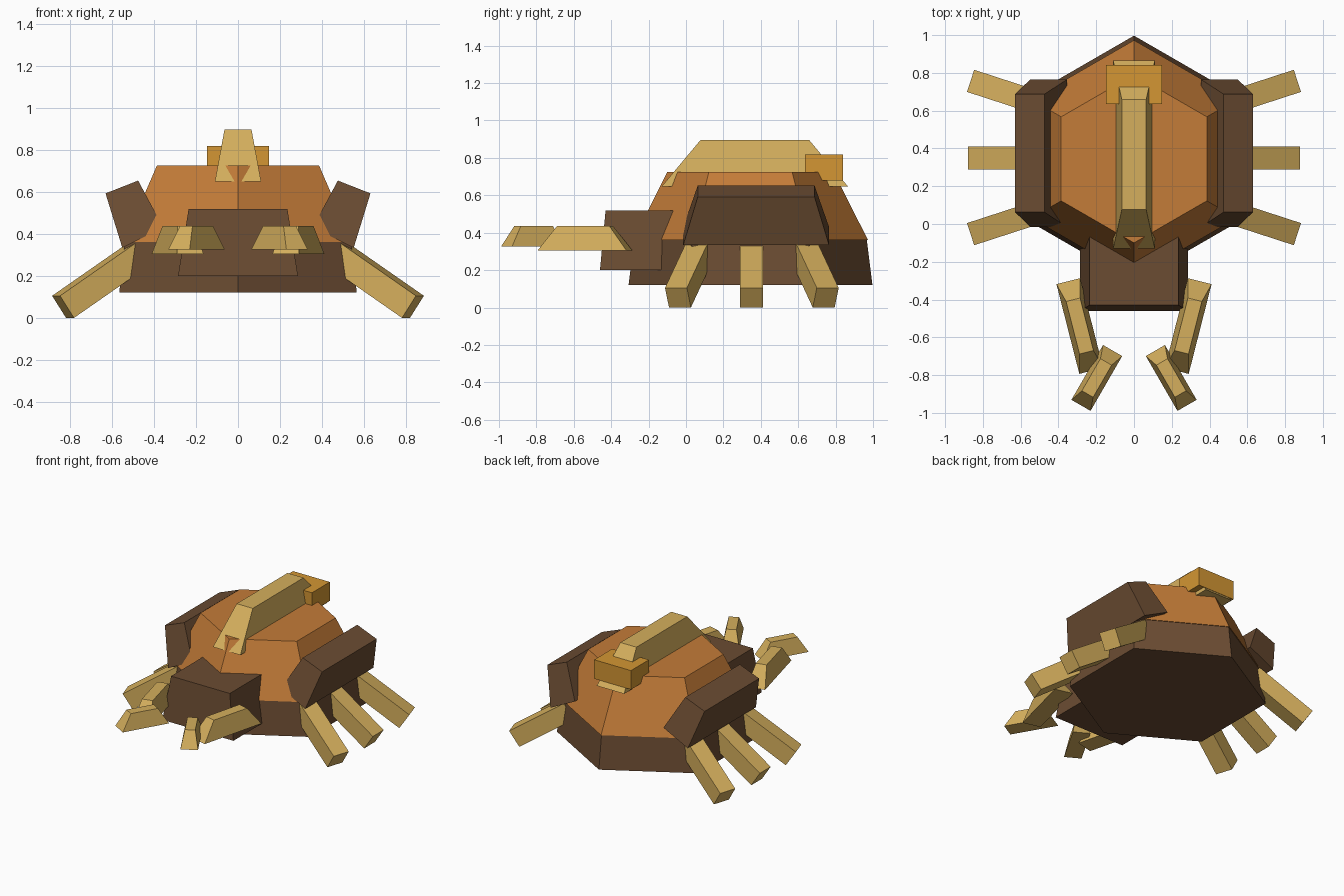
import bpy, bmesh, math
from mathutils import Matrix, Vector

if "Cube" in bpy.data.objects:
    bpy.data.objects.remove(bpy.data.objects["Cube"])


def material(name, rgb):
    col = [(c / 255 / 12.92) if c < 11 else ((c / 255 + 0.055) / 1.055) ** 2.4 for c in rgb] + [1]
    m = bpy.data.materials.new(name)
    m.use_nodes = True
    m.diffuse_color = col
    m.node_tree.nodes["Principled BSDF"].inputs["Base Color"].default_value = col
    return m


BROWN = material("dark brown", (107, 76, 50))
ORANGE = material("burnt orange", (196, 124, 56))
TAN = material("pale tan", (213, 175, 93))
GOLD = material("gold", (211, 150, 51))


def loft(name, lower, upper, mat, matrix=Matrix()):
    """Flat-faced solid between two rings of points."""
    bm = bmesh.new()
    a = [bm.verts.new(matrix @ Vector(p)) for p in lower]
    b = [bm.verts.new(matrix @ Vector(p)) for p in upper]
    n = len(a)
    bm.faces.new(a[::-1])
    bm.faces.new(b)
    for i in range(n):
        j = (i + 1) % n
        bm.faces.new((a[i], a[j], b[j], b[i]))
    bmesh.ops.recalc_face_normals(bm, faces=bm.faces)
    mesh = bpy.data.meshes.new(name)
    bm.to_mesh(mesh)
    bm.free()
    mesh.materials.append(mat)
    obj = bpy.data.objects.new(name, mesh)
    bpy.context.collection.objects.link(obj)
    return obj


def hexagon(r, z):
    angles = [math.radians(30 + 60 * i) for i in range(6)]
    return [(r * math.cos(t), r * math.sin(t), z) for t in angles]


def rect(w, l, z, y=0):
    return [(-w / 2, y - l / 2, z), (w / 2, y - l / 2, z),
            (w / 2, y + l / 2, z), (-w / 2, y + l / 2, z)]


def block(name, w, l, h, taper, mat, matrix):
    """Tapered block standing on its local origin."""
    return loft(name, rect(w, l, 0), rect(w * taper, l * taper, h), mat, matrix)


# Body and shell
centre = Matrix.Translation((0, 0.345, 0))
loft("lower_body", hexagon(0.652, 0.12), hexagon(0.622, 0.36), BROWN, centre)
loft("shell_dome", hexagon(0.628, 0.36), hexagon(0.445, 0.725), ORANGE, centre)

# Head
loft("head", rect(0.57, 0.46, 0.2, -0.23), rect(0.47, 0.43, 0.518, -0.215), BROWN)

# Ridge along the back and the block at its rear
block("back_ridge", 0.22, 0.995, 0.247, 0.585, TAN, Matrix.Translation((0, 0.368, 0.648)))
block("rear_block", 0.295, 0.205, 0.137, 1, GOLD, Matrix.Translation((0, 0.738, 0.68)))

for side, s in (("right", -1), ("left", 1)):
    # Slanted side plate, narrower at its top
    def plate_ring(outer, inner, half):
        return [(s * x, 0.375 + d * half, z) for (x, z), d in
                ((outer, -1), (inner, -1), (inner, 1), (outer, 1))]
    loft(f"{side}_side_plate", plate_ring((0.55, 0.333), (0.355, 0.43), 0.39),
         plate_ring((0.63, 0.592), (0.475, 0.653), 0.312), BROWN)

    # Three square legs sloping down to the ground
    for label, end_x, end_y, yaw in (("front", 0.832, -0.043, -18),
                                     ("middle", 0.845, 0.349, 0),
                                     ("rear", 0.832, 0.747, 18)):
        turn = yaw if s > 0 else 180 - yaw
        m = (Matrix.Translation((s * end_x, end_y, 0.0525))
             @ Matrix.Rotation(math.radians(turn), 4, "Z")
             @ Matrix.Rotation(math.radians(33.5), 4, "Y")
             @ Matrix.Rotation(math.radians(-90), 4, "Y"))
        block(f"{side}_{label}_leg", 0.126, 0.123, 0.45, 1, TAN, m)

    # Arm and inward-turned claw
    for label, x, y, z, w, l, h, yaw in (("arm", 0.287, -0.54, 0.305, 0.13, 0.49, 0.132, -14.3),
                                         ("claw", 0.197, -0.815, 0.325, 0.117, 0.335, 0.112, 30)):
        m = Matrix.Translation((s * x, y, z)) @ Matrix.Rotation(math.radians(s * yaw), 4, "Z")
        block(f"{side}_{label}", w, l, h, 0.585, TAN, m)
